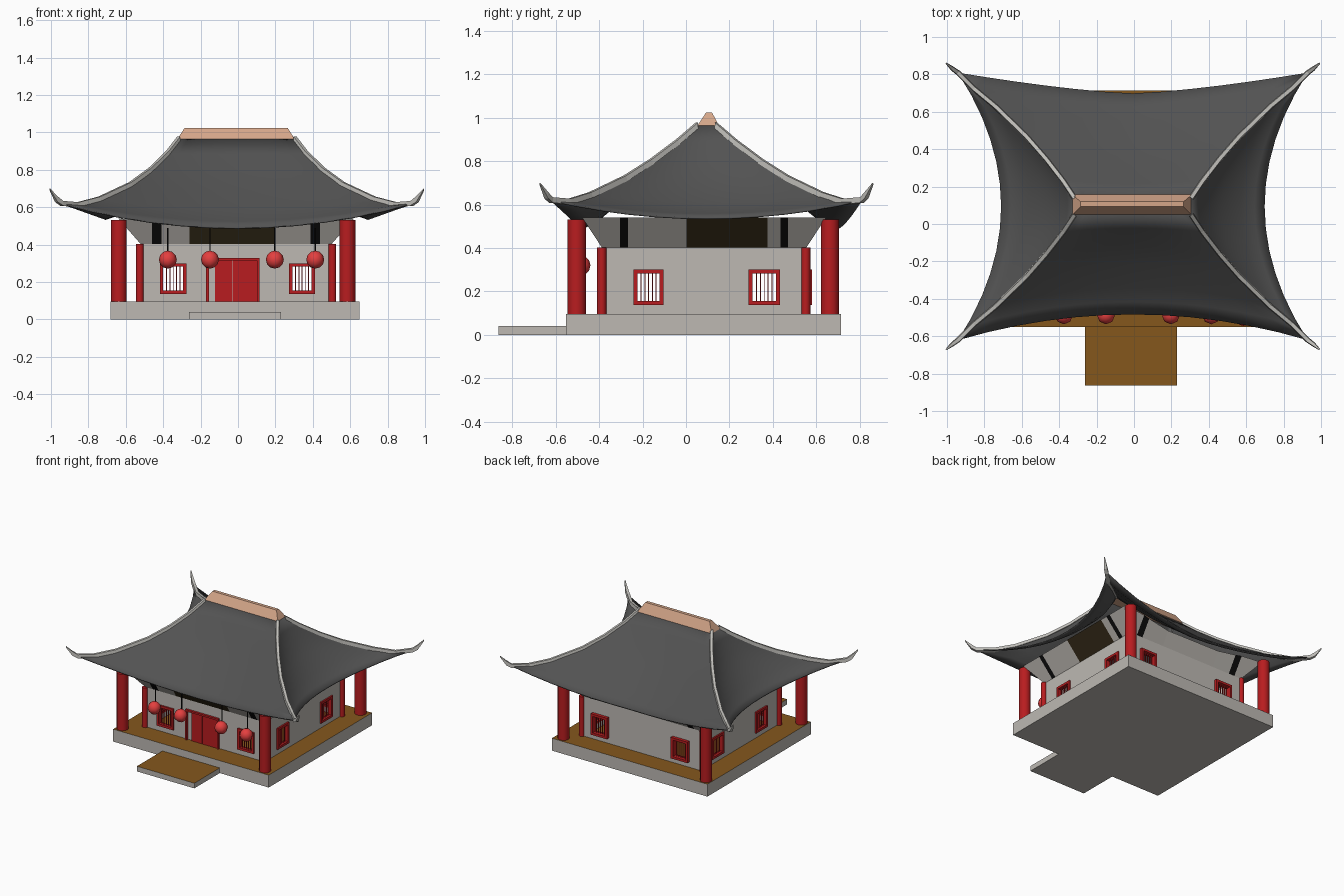
import bpy, bmesh, math
from mathutils import Vector

if "Cube" in bpy.data.objects:
    bpy.data.objects.remove(bpy.data.objects["Cube"])


def mat(name, r, g, b):
    m = bpy.data.materials.new(name)
    m.diffuse_color = (r, g, b, 1)
    m.use_nodes = True
    m.node_tree.nodes["Principled BSDF"].inputs["Base Color"].default_value = m.diffuse_color
    return m


STONE = mat("pale_stone", .51, .485, .45)
DECK = mat("deck_brown", .235, .095, .012)
RED = mat("lacquer_red", .48, .012, .014)
LANTERN = mat("lantern_red", .78, .05, .05)
ROOF = mat("roof_slate", .085, .085, .085)
TRIM = mat("rib_grey", .52, .51, .48)
RIDGE = mat("ridge_tan", .66, .38, .25)
BLACK = mat("black", .004, .004, .004)
DARK = mat("dark_timber", .034, .023, .009)


def finish(name, bm, *mats):
    me = bpy.data.meshes.new(name)
    bm.to_mesh(me)
    bm.free()
    for m in mats:
        me.materials.append(m)
    ob = bpy.data.objects.new(name, me)
    bpy.context.collection.objects.link(ob)
    return ob


def add_box(bm, x0, x1, y0, y1, z0, z1):
    vs = bmesh.ops.create_cube(bm, size=1)["verts"]
    for v in vs:
        v.co = (x1 if v.co.x > 0 else x0, y1 if v.co.y > 0 else y0, z1 if v.co.z > 0 else z0)
    return vs


def box(name, m, *dims):
    bm = bmesh.new()
    add_box(bm, *dims)
    return finish(name, bm, m)


def cylinder(name, m, x, y, z0, z1, r, n):
    bm = bmesh.new()
    bmesh.ops.create_cone(bm, cap_ends=True, segments=n, radius1=r, radius2=r, depth=z1 - z0)
    bmesh.ops.translate(bm, verts=bm.verts, vec=(x, y, (z0 + z1) / 2))
    ob = finish(name, bm, m)
    for p in ob.data.polygons:
        p.use_smooth = abs(p.normal.z) < .5
    return ob


# platform and front step: stone sides, timber tops
for name, d in (("platform", (-.683, .65, -.552, .713, 0, .096)), ("front_step", (-.262, .23, -.863, -.552, 0, .04))):
    ob = box(name, STONE, *d)
    ob.data.materials.append(DECK)
    for p in ob.data.polygons:
        p.material_index = int(p.normal.z > .5)

# columns: large under the eaves, small at the wall corners
for x in (-.637, .585):
    for y in (-.503, .663):
        cylinder("eave_column", RED, x, y, .09, .532, .042, 12)
for x in (-.525, .505):
    for y in (-.388, .552):
        cylinder("corner_post", RED, x, y, .09, .403, .021, 10)

# hollow walls with window openings cut through opposite sides
X0, X1, Y0, Y1, ZT = -.52, .50, -.388, .555, .403
WX = ((-.418, -.275), (.273, .412))
WY = ((-.242, -.103), (.288, .433))
WZ = (.137, .30)
walls = box("walls", STONE, X0, X1, Y0, Y1, .09, ZT)
cut = [box("room_cutter", STONE, X0 + .02, X1 - .02, Y0 + .02, Y1 - .02, .05, .6)]
cut += [box("window_cutter", STONE, a + .01, b - .01, -1, 1, WZ[0] + .01, WZ[1] - .01) for a, b in WX]
cut += [box("window_cutter", STONE, -1, 1, a + .01, b - .01, WZ[0] + .01, WZ[1] - .01) for a, b in WY]
for c in cut:
    md = walls.modifiers.new("cut", 'BOOLEAN')
    md.operation, md.solver, md.object = 'DIFFERENCE', 'EXACT', c
deps = bpy.context.evaluated_depsgraph_get()
cut_mesh = bpy.data.meshes.new_from_object(walls.evaluated_get(deps))
walls.modifiers.clear()
walls.data = cut_mesh
for c in cut:
    bpy.data.objects.remove(c)


# windows: red frame with thin upright bars
def window(a, b, d0, d1, along_x):
    bm = bmesh.new()

    def piece(u0, u1, z0, z1, e0=d0, e1=d1):
        add_box(bm, *((u0, u1, e0, e1) if along_x else (e0, e1, u0, u1)), z0, z1)
    t, (z0, z1) = .018, WZ
    piece(a, b, z0, z0 + t)
    piece(a, b, z1 - t, z1)
    piece(a, a + t, z0 + t, z1 - t)
    piece(b - t, b, z0 + t, z1 - t)
    mid = (d0 + d1) / 2
    for i in range(1, 6):
        u = a + t + (b - a - 2 * t) * i / 6
        piece(u - .0022, u + .0022, z0 + t, z1 - t, mid - .003, mid + .003)
    finish("window", bm, RED)


for a, b in WX:
    window(a, b, Y0 - .012, Y0 + .022, True)
    window(a, b, Y1 - .022, Y1 + .025, True)
for a, b in WY:
    window(a, b, X0 - .012, X0 + .022, False)
    window(a, b, X1 - .022, X1 + .012, False)

# double door and frame
for name, d in (("left_door", (-.122, -.030, -.396, -.386, .096, .318)),
                ("right_door", (-.027, .105, -.396, -.386, .096, .328)),
                ("door_post", (-.17, -.156, -.405, -.385, .096, .33)),
                ("door_post", (.102, .115, -.405, -.385, .096, .33)),
                ("door_lintel", (-.156, .102, -.405, -.385, .316, .33))):
    box(name, RED, *d)

# flared soffit above the walls: upright black brackets, dark timber middle panels
bm = bmesh.new()
MI = (0, 1, 0, 2, 0, 1, 0)
cx, cy, hx, hy = (X0 + X1) / 2, (Y0 + Y1) / 2, (X1 - X0) / 2, (Y1 - Y0) / 2
for side in range(4):
    S = (-1, -.88, -.78, -.49, .41, .78, .88, 1) if side % 2 == 0 else (-1, -.82, -.745, -.17, .62, .745, .82, 1)
    sg = 1 if side in (1, 2) else -1
    rows = []
    for s in S:
        corner = abs(s) == 1
        if side % 2 == 0:
            lo = (cx + s * hx, cy + sg * hy, ZT)
            hi = (cx + s * (hx + .12 * corner), cy + sg * (hy + .05 + .04 * s * s), .495 + .045 * s * s)
        else:
            lo = (cx + sg * hx, cy + s * hy, ZT)
            hi = (cx + sg * (hx + .12), cy + s * (hy + .09 * corner), .54)
        rows.append((bm.verts.new(lo), bm.verts.new(hi)))
    for i in range(len(S) - 1):
        f = bm.faces.new((rows[i][0], rows[i + 1][0], rows[i + 1][1], rows[i][1]))
        f.material_index = MI[i] if side < 2 else MI[i] % 2
        f.normal_update()
        if f.normal.z > 0:
            f.normal_flip()
finish("flared_soffit", bm, STONE, BLACK, DARK)

# curved hip roof: hip profile (x, y, z offsets), panels sag between hips
CX, CY = -.006, .094
HIP = [(.312, .045, .965), (.372, .135, .888), (.465, .255, .798), (.57, .375, .722),
       (.735, .535, .645), (.85, .63, .615), (.935, .715, .622)]
N = 12
bm = bmesh.new()
for front in (True, False):
    for sg in (-1, 1):
        # the back eave is fuller than the front one
        pull, power = (.795, 2) if sg < 0 else (.835, 1.4)
        grid = []
        for i, (x, y, z) in enumerate(HIP):
            t = i / (len(HIP) - 1)
            row = []
            for j in range(N + 1):
                s = j / N * 2 - 1
                if front:
                    m = .045 + (y - .045) * pull
                    p = (x * s, sg * (m + (y - m) * abs(s) ** power), z - .13 * t * t * (1 - s * s))
                else:
                    m = .312 + (x - .312) * .63
                    p = (sg * (m + (x - m) * s * s), y * s, z - .082 * t * t * (1 - s * s))
                row.append(bm.verts.new((CX + p[0], CY + p[1], p[2])))
            grid.append(row)
        for a, b in zip(grid, grid[1:]):
            for j in range(N):
                f = bm.faces.new((a[j], a[j + 1], b[j + 1], b[j]))
                f.smooth = True
                f.normal_update()
                if f.normal.z < 0:
                    f.normal_flip()
bmesh.ops.remove_doubles(bm, verts=bm.verts[:], dist=.0005)
roof = finish("roof", bm, ROOF)
md = roof.modifiers.new("thickness", 'SOLIDIFY')
md.thickness, md.offset = .008, -1
roof.data.set_sharp_from_angle(angle=math.radians(30))

# hip ribs with upturned tips
PATH = [Vector(p) for p in HIP + [(.965, .737, .648), (.999, .766, .695)]]
for sx in (-1, 1):
    for sy in (-1, 1):
        bm = bmesh.new()
        rings = []
        for i, p in enumerate(PATH):
            d = PATH[min(i + 1, len(PATH) - 1)] - PATH[max(i - 1, 0)]
            n = Vector((-d.y, d.x, 0)).normalized()
            w = .014 if i < 7 else (.012, .004)[i - 7]
            top, low = (.012, .014) if i < 7 else ((.012, .02), (.004, .004))[i - 7]
            ring = [p + n * w - Vector((0, 0, low)), p + n * w * .7 + Vector((0, 0, top)),
                    p - n * w * .7 + Vector((0, 0, top)), p - n * w - Vector((0, 0, low))]
            rings.append([bm.verts.new((CX + sx * q.x, CY + sy * q.y, q.z)) for q in ring])
        for a, b in zip(rings, rings[1:]):
            for k in range(4):
                bm.faces.new((a[k], a[(k + 1) % 4], b[(k + 1) % 4], b[k]))
        bm.faces.new(rings[0])
        bm.faces.new(rings[-1])
        bmesh.ops.recalc_face_normals(bm, faces=bm.faces)
        finish("hip_rib", bm, TRIM)

# tapered ridge cap
bm = bmesh.new()
for v in add_box(bm, -.33, .309, .047, .157, .955, 1.025):
    if v.co.z > 1:
        v.co.x = -.285 if v.co.x < 0 else .265
        v.co.y = .093 if v.co.y < .1 else .119
finish("ridge_cap", bm, RIDGE)

# hanging lanterns
for x in (-.375, -.15, .197, .413):
    bm = bmesh.new()
    bmesh.ops.create_uvsphere(bm, u_segments=8, v_segments=6, radius=.048)
    bmesh.ops.translate(bm, verts=bm.verts, vec=(x, -.488, .32))
    for f in bm.faces:
        f.smooth = True
    finish("lantern", bm, LANTERN)
    cylinder("lantern_cord", BLACK, x, -.475, .355, .49, .004, 6)
